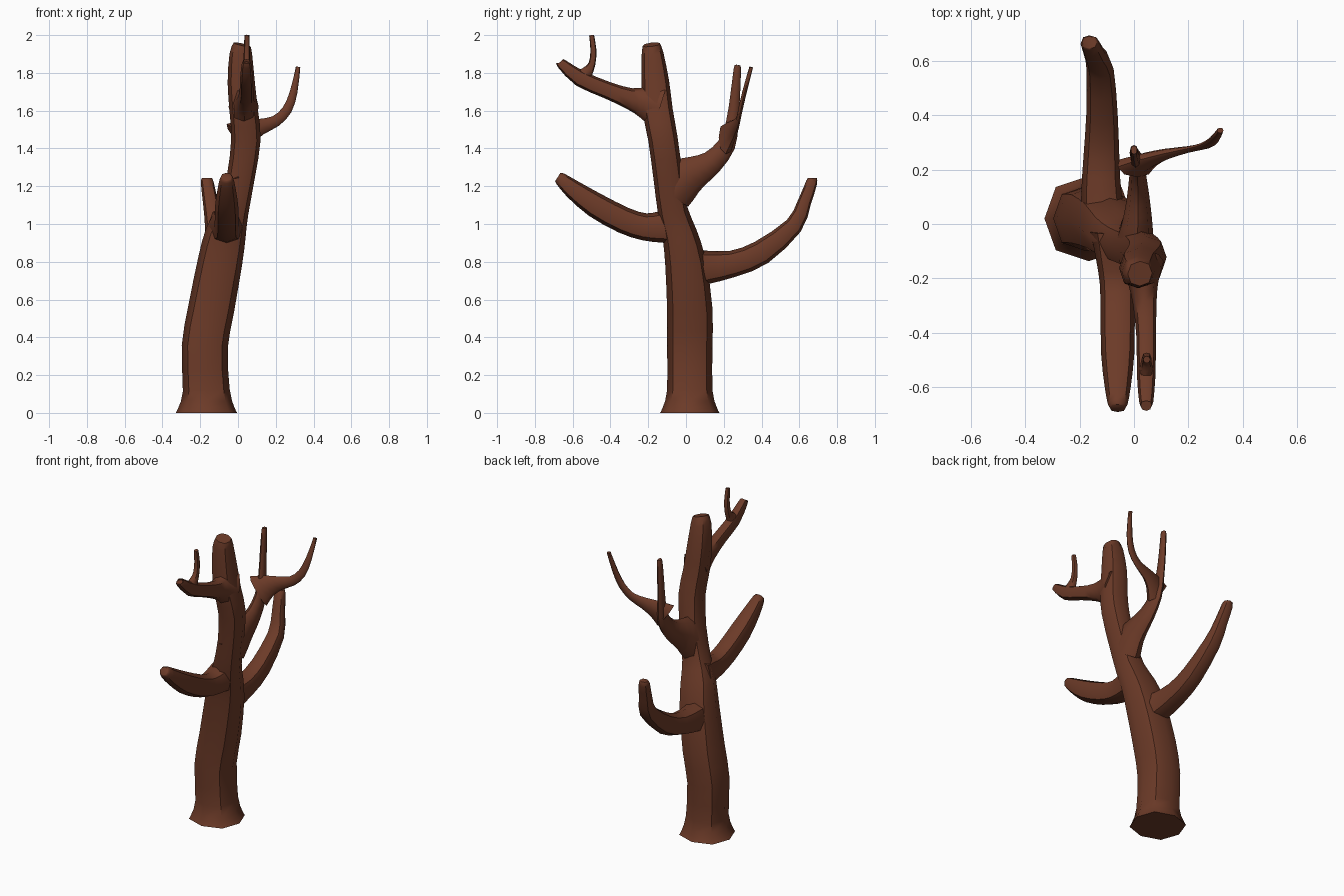
import bpy, bmesh, math
from mathutils import Vector

bark = bpy.data.materials.new("bark")
bark.diffuse_color = (0.15, 0.043, 0.021, 1)


def limb(name, pts, ref=(1, 0, 0), sides=8, steps=2):
    """Tapered tube through (x, y, z, radius along ref, radius across)."""
    ref = Vector(ref)
    rows = [Vector(p) for p in pts]
    fine = []
    # Catmull-Rom resampling keeps the bends soft
    for i in range(len(rows) - 1):
        a, b, c, d = rows[max(i - 1, 0)], rows[i], rows[i + 1], rows[min(i + 2, len(rows) - 1)]
        for s in range(steps):
            t = s / steps
            fine.append(0.5 * (2 * b + (c - a) * t + (2 * a - 5 * b + 4 * c - d) * t * t
                               + (3 * b - a - 3 * c + d) * t ** 3))
    fine.append(rows[-1])
    bm = bmesh.new()
    rings = []
    for i, p in enumerate(fine):
        tan = (fine[min(i + 1, len(fine) - 1)] - fine[max(i - 1, 0)]).to_3d().normalized()
        if name == "trunk" and i == 0:
            tan = Vector((0, 0, 1))
        u = (ref - ref.dot(tan) * tan).normalized()
        v = tan.cross(u)
        ring = []
        for k in range(sides):
            a = 2 * math.pi * k / sides
            f = 1.05 if k % 2 else 1.0      # slightly squarish section
            ring.append(bm.verts.new(p.to_3d() + f * (u * p[3] * math.cos(a) + v * p[4] * math.sin(a))))
        rings.append(ring)
    for r0, r1 in zip(rings, rings[1:]):
        for k in range(sides):
            n = (k + 1) % sides
            bm.faces.new((r0[k], r0[n], r1[n], r1[k]))
    bm.faces.new(rings[0][::-1])
    bm.faces.new(rings[-1])
    bmesh.ops.recalc_face_normals(bm, faces=bm.faces)
    me = bpy.data.meshes.new(name)
    bm.to_mesh(me)
    bm.free()
    me.materials.append(bark)
    ob = bpy.data.objects.new(name, me)
    bpy.context.collection.objects.link(ob)
    bpy.ops.object.select_all(action='DESELECT')
    ob.select_set(True)
    bpy.context.view_layer.objects.active = ob
    bpy.ops.object.shade_smooth_by_angle(angle=math.radians(50))
    return ob


# Trunk with flared foot
limb("trunk", [
    (-.167, .02, 0, .163, .157), (-.167, .02, .03, .148, .143), (-.168, .02, .12, .124, .12),
    (-.176, .02, .35, .122, .12), (-.142, .02, .55, .122, .12), (-.095, -.003, .8, .118, .108),
    (-.065, -.035, .95, .108, .092), (-.028, -.07, 1.07, .085, .08), (.015, -.095, 1.25, .074, .078),
    (.042, -.122, 1.45, .078, .078), (.03, -.15, 1.6, .075, .08), (.017, -.163, 1.75, .072, .074),
    (.015, -.177, 1.9, .06, .058), (.022, -.183, 1.95, .046, .046)])

# Low rear branch
limb("low_rear_branch", [
    (-.1, -.02, .76, .09, .1), (-.12, .1, .77, .075, .09), (-.12, .25, .79, .066, .07),
    (-.118, .4, .85, .058, .066), (-.125, .57, .99, .05, .048), (-.145, .625, 1.11, .04, .036),
    (-.163, .665, 1.22, .034, .03), (-.165, .67, 1.243, .026, .022)])

# Middle front branch
limb("middle_front_branch", [
    (-.06, -.03, .99, .1, .1), (-.06, -.13, .985, .08, .084), (-.06, -.22, .985, .066, .072),
    (-.06, -.33, 1.02, .063, .07), (-.06, -.48, 1.1, .061, .066), (-.06, -.6, 1.185, .048, .05),
    (-.06, -.665, 1.24, .036, .034), (-.06, -.678, 1.25, .026, .024)])

# Upper front branch and its twig
limb("upper_front_branch", [
    (.03, -.14, 1.62, .08, .12), (.034, -.22, 1.645, .055, .085), (.04, -.3, 1.665, .043, .056),
    (.045, -.42, 1.71, .036, .045), (.045, -.56, 1.77, .034, .043), (.045, -.655, 1.845, .026, .028),
    (.045, -.667, 1.855, .02, .022)])
limb("upper_front_twig", [
    (.045, -.55, 1.77, .03, .05), (.045, -.52, 1.81, .022, .03), (.046, -.497, 1.85, .018, .018),
    (.047, -.49, 1.92, .016, .016), (.047, -.5, 2.0, .013, .013)])

# Upper rear branch and its side twig
limb("upper_rear_branch", [
    (0, -.08, 1.17, .07, .12), (.01, -.02, 1.235, .06, .115), (.015, .06, 1.28, .047, .085),
    (.015, .14, 1.33, .036, .062), (.012, .215, 1.42, .026, .048), (.005, .245, 1.54, .018, .033),
    (0, .262, 1.7, .016, .025), (0, .272, 1.825, .014, .019), (0, .273, 1.84, .01, .013)])
limb("upper_rear_twig", [
    (0, .21, 1.45, .04, .1), (.05, .235, 1.485, .03, .07), (.12, .258, 1.515, .02, .043),
    (.2, .275, 1.545, .012, .03), (.26, .288, 1.605, .012, .026), (.295, .31, 1.7, .012, .02),
    (.318, .345, 1.83, .01, .012)], ref=(0, 1, 0))
